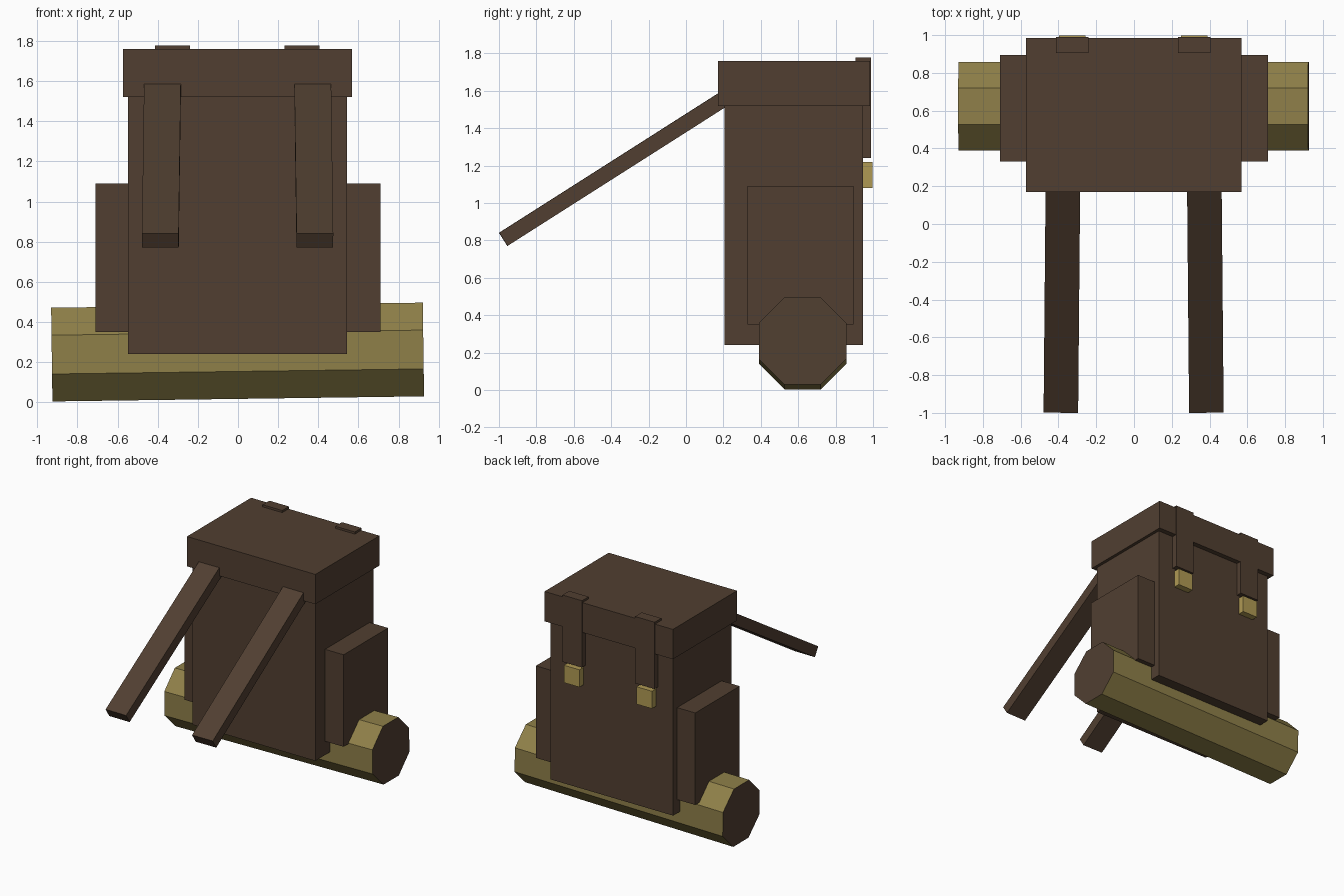
import bpy, bmesh, math
from mathutils import Matrix, Vector

if "Cube" in bpy.data.objects:
    bpy.data.objects.remove(bpy.data.objects["Cube"])


def material(name, r, g, b):
    def lin(c):
        c /= 255
        return c / 12.92 if c <= 0.04045 else ((c + 0.055) / 1.055) ** 2.4
    m = bpy.data.materials.new(name)
    m.diffuse_color = (lin(r), lin(g), lin(b), 1)
    m.use_nodes = True
    m.node_tree.nodes["Principled BSDF"].inputs["Base Color"].default_value = m.diffuse_color
    return m


brown = material("brown leather", 81, 63, 49)
olive = material("olive cloth", 143, 128, 73)
brass = material("brass", 176, 154, 84)


def finish(name, bm, *mats):
    mesh = bpy.data.meshes.new(name)
    bmesh.ops.recalc_face_normals(bm, faces=bm.faces)
    bm.to_mesh(mesh)
    bm.free()
    for m in mats:
        mesh.materials.append(m)
    ob = bpy.data.objects.new(name, mesh)
    bpy.context.collection.objects.link(ob)
    return ob


def box(name, mat, x, y, z):
    """Box spanning the (min, max) ranges given for each axis."""
    bm = bmesh.new()
    size = [b - a for a, b in (x, y, z)]
    mid = [(a + b) / 2 for a, b in (x, y, z)]
    bmesh.ops.create_cube(bm, size=1, matrix=Matrix.Translation(mid) @ Matrix.Diagonal((*size, 1)))
    return finish(name, bm, mat)


# Main bag and overhanging lid
box("bag_body", brown, (-0.548, 0.544), (0.205, 0.945), (0.24, 1.56))
box("lid", brown, (-0.573, 0.569), (0.17, 0.985), (1.52, 1.76))

for side, s in (("left", -1), ("right", 1)):
    # Side pocket
    box(side + "_pocket", brown, sorted((s * 0.5, s * 0.709)), (0.33, 0.895), (0.35, 1.09))

    # Lid strap and its buckle
    cx = s * 0.323 - 0.004
    box(side + "_lid_strap", brown, (cx - 0.087, cx + 0.087), (0.905, 0.99), (1.24, 1.777))
    box(side + "_buckle", brass, (cx - 0.069, cx + 0.069), (0.93, 0.998), (1.08, 1.22))

    # Shoulder strap slanting down and slightly outward
    low = Vector((s * 0.385 - 0.002, -0.977, 0.806))
    high = Vector((s * 0.374 - 0.002, 0.25, 1.587))
    ob = box(side + "_shoulder_strap", brown, (-0.0915, 0.0915),
             (-(high - low).length / 2, (high - low).length / 2), (-0.0415, 0.0415))
    ob.location = (low + high) / 2
    d = high - low
    ob.rotation_euler = (math.atan2(d.z, d.y), 0, math.atan2(-d.x, d.y))

# Eight-sided bedroll under the bag, slightly tilted, with brown ends
bm = bmesh.new()
bmesh.ops.create_cone(bm, cap_ends=True, segments=8, radius1=0.2527, radius2=0.2527, depth=1.852,
                      matrix=Matrix.Rotation(math.pi / 2, 4, 'Y') @ Matrix.Rotation(math.pi / 8, 4, 'Z'))
for f in bm.faces:
    f.material_index = 1 if abs(f.normal.x) > 0.9 else 0
roll = finish("bedroll", bm, olive, brown)
roll.location = (-0.002, 0.6235, 0.25)
roll.rotation_euler.y = -0.0137
